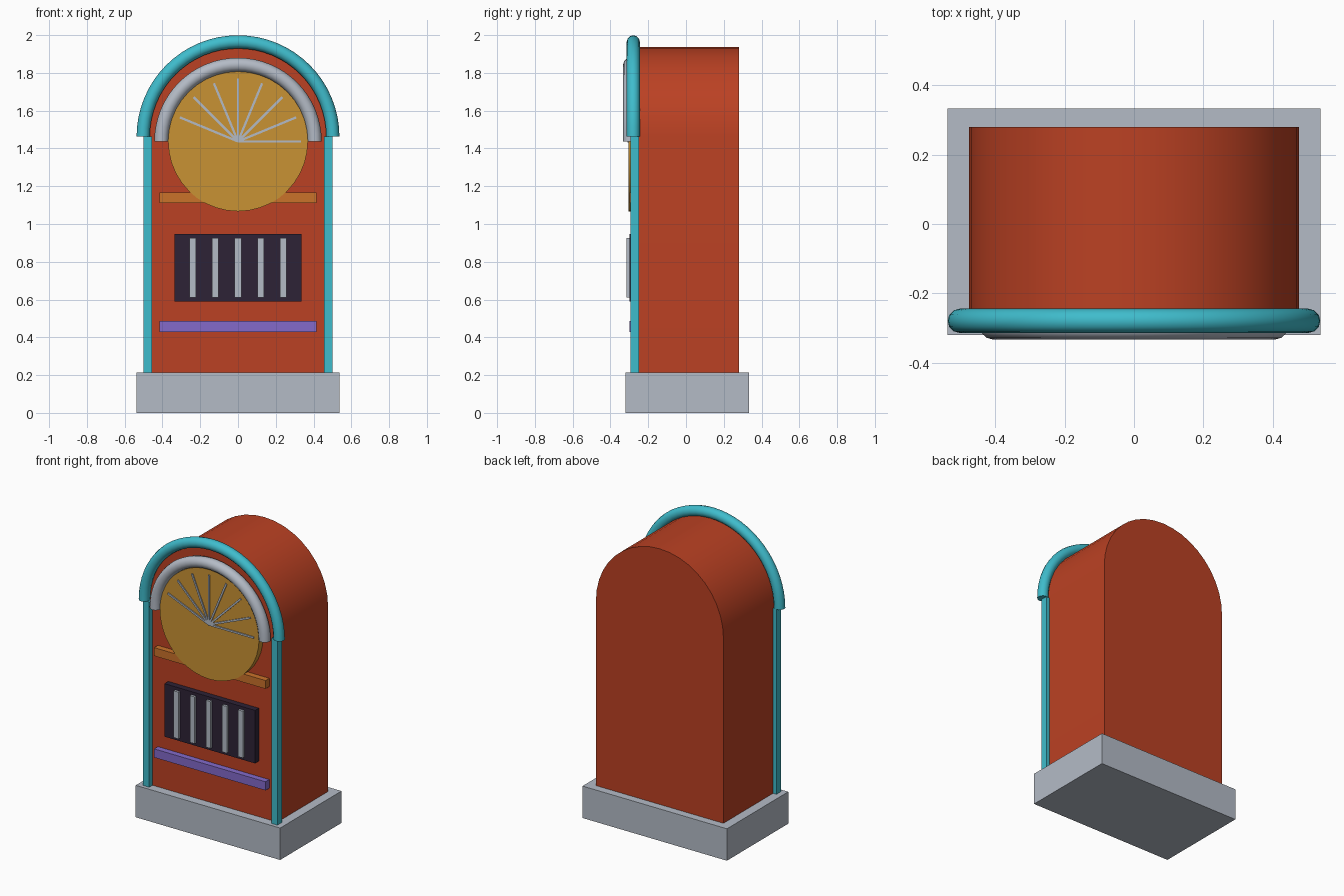
import bpy
import bmesh
import math
from mathutils import Matrix, Vector

cube = bpy.data.objects.get("Cube")
if cube:
    bpy.data.objects.remove(cube, do_unlink=True)


def material(name, hex_code):
    srgb = [int(hex_code[i:i + 2], 16) / 255 for i in (0, 2, 4)]
    colour = [((c + 0.055) / 1.055) ** 2.4 for c in srgb] + [1.0]
    mat = bpy.data.materials.new(name)
    mat.use_nodes = True
    mat.diffuse_color = colour
    mat.node_tree.nodes["Principled BSDF"].inputs["Base Color"].default_value = colour
    return mat


RED = material("red cabinet", "BB4123")
SILVER = material("silver", "B4BBC6")
CYAN = material("cyan trim", "3FBCCC")
GOLD = material("gold", "C99234")
ORANGE = material("orange", "CA722A")
PURPLE = material("purple", "836ACA")
DARK = material("dark panel", "2D2236")


def finish(name, bm, mat, smooth=False):
    bmesh.ops.recalc_face_normals(bm, faces=bm.faces)
    mesh = bpy.data.meshes.new(name)
    bm.to_mesh(mesh)
    bm.free()
    mesh.materials.append(mat)
    if smooth:
        mesh.shade_smooth()
        mesh.set_sharp_from_angle(angle=math.radians(35))
    obj = bpy.data.objects.new(name, mesh)
    bpy.context.collection.objects.link(obj)
    return obj


def box(name, mat, xs, ys, zs, turn=None):
    """Box between the given limits, optionally transformed afterwards."""
    bm = bmesh.new()
    bmesh.ops.create_cube(bm, size=1)
    size = Vector((b - a for a, b in (xs, ys, zs)))
    mid = Vector(((a + b) / 2 for a, b in (xs, ys, zs)))
    bm.transform(Matrix.Translation(mid) @ Matrix.Diagonal(size).to_4x4())
    if turn:
        bm.transform(turn)
    return finish(name, bm, mat)


def prism(name, mat, outline, y0, y1, smooth=True):
    """Extrude an outline of (x, z) points from y0 to y1."""
    bm = bmesh.new()
    face = bm.faces.new([bm.verts.new((x, y0, z)) for x, z in outline])
    moved = bmesh.ops.extrude_face_region(bm, geom=[face], use_keep_orig=True)["geom"]
    verts = [v for v in moved if isinstance(v, bmesh.types.BMVert)]
    bmesh.ops.translate(bm, verts=verts, vec=(0, y1 - y0, 0))
    return finish(name, bm, mat, smooth)


def arc(radius, z, sweep, steps):
    return [(radius * math.cos(sweep * i / steps), z + radius * math.sin(sweep * i / steps))
            for i in range(steps + 1)]


def arch_tube(name, mat, radius, tube, y, z):
    """Half ring of round tube with capped ends."""
    bm = bmesh.new()
    bmesh.ops.create_circle(bm, segments=12, radius=tube,
                            matrix=Matrix.Translation((radius, 0, 0)))
    bmesh.ops.spin(bm, geom=bm.verts[:] + bm.edges[:], cent=(0, 0, 0),
                   axis=(0, -1, 0), angle=math.pi, steps=32)
    bmesh.ops.holes_fill(bm, edges=[e for e in bm.edges if e.is_boundary], sides=0)
    bm.transform(Matrix.Translation((0, y, z)))
    return finish(name, bm, mat, True)


FRONT = -0.26    # cabinet front plane
SPRING = 1.462   # height where the arched top begins
DIAL = 1.437     # dial centre height

# Plinth and arched cabinet
box("base", SILVER, (-0.538, 0.538), (-0.32, 0.333), (0, 0.215))
prism("cabinet", RED, [(-0.475, 0.2), (0.475, 0.2)] + arc(0.475, SPRING, math.pi, 20),
      FRONT, 0.28)

# Front edge trim
for side, sign in (("left", 1), ("right", -1)):
    xs = sorted((sign * 0.455, sign * 0.5))
    box(side + "_post", CYAN, xs, (-0.295, -0.248), (0.21, SPRING))
arch_tube("arch_trim", CYAN, 0.502, 0.035, -0.279, SPRING)

# Dial with its surround and rays
arch_tube("dial_surround", SILVER, 0.406, 0.037, -0.296, DIAL)
prism("dial", GOLD, arc(0.37, DIAL, math.tau, 40)[:-1], -0.304, FRONT + 0.005)
for i in range(8):
    turn = Matrix.Translation((0, 0, DIAL)) @ Matrix.Rotation(-i * math.pi / 8, 4, 'Y')
    box(f"dial_ray_{i + 1}", SILVER, (0, 0.333), (-0.311, -0.3), (-0.006, 0.006), turn)

# Horizontal bars
box("upper_bar", ORANGE, (-0.415, 0.415), (-0.3, FRONT + 0.005), (1.112, 1.168))
box("lower_bar", PURPLE, (-0.415, 0.415), (-0.3, FRONT + 0.005), (0.428, 0.486))

# Grille panel and slats
box("grille_panel", DARK, (-0.337, 0.337), (-0.3, FRONT + 0.005), (0.589, 0.946))
for i in range(5):
    x = (i - 2) * 0.12
    box(f"grille_slat_{i + 1}", SILVER, (x - 0.018, x + 0.018), (-0.316, -0.295), (0.61, 0.925))
